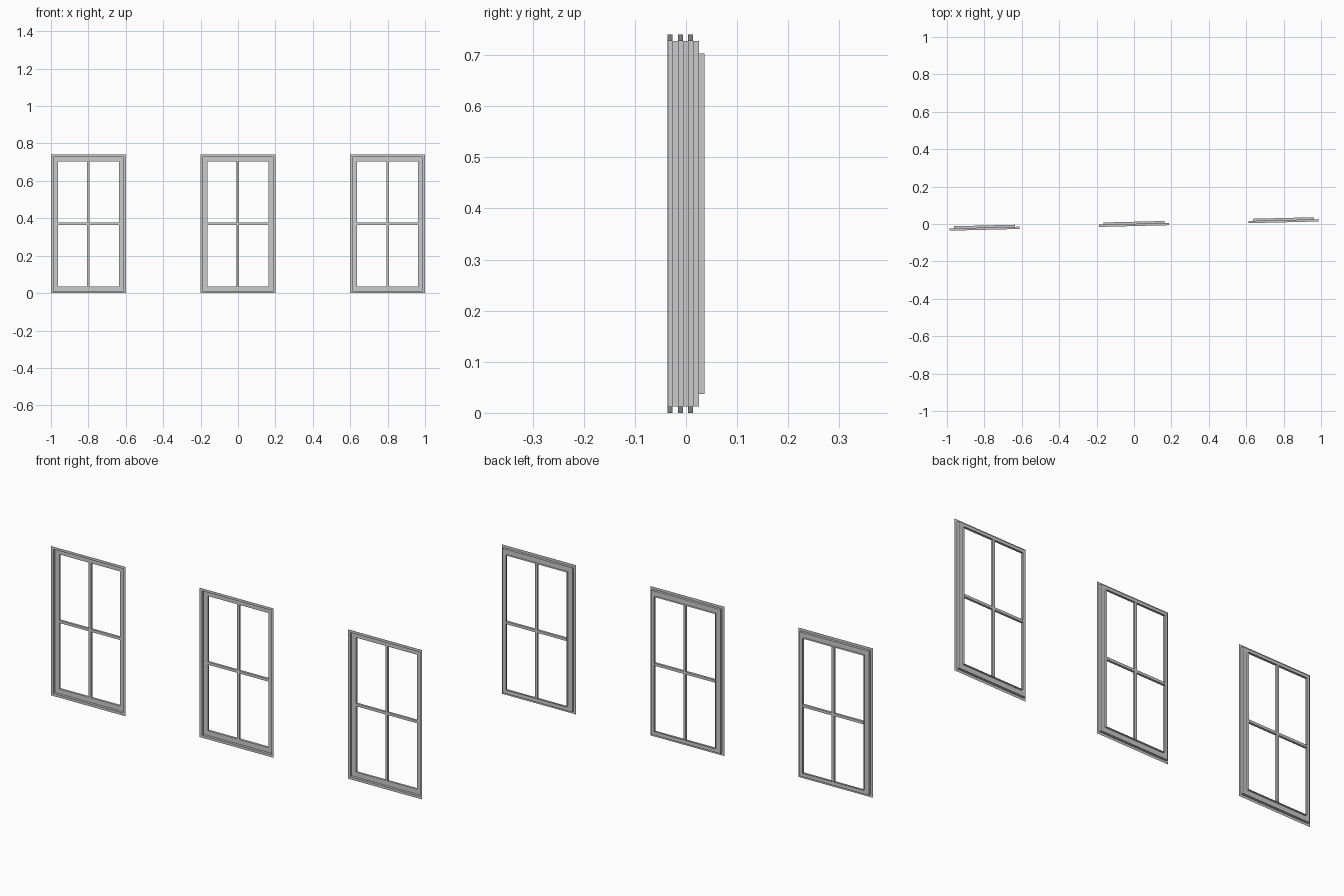
import bpy, bmesh, math
from mathutils import Matrix

if "Cube" in bpy.data.objects:
    bpy.data.objects.remove(bpy.data.objects["Cube"])

W, H = 0.40, 0.74
FRONT, STEP, BACK = -0.011, 0.001, 0.012      # depth levels of the stepped frame
FLANGE, REBATE = 0.0125, 0.0365               # insets from the outer edge
BAR = 0.013
TURN = Matrix.Rotation(math.atan(0.025), 4, 'Z')  # whole row is slightly turned


def add_object(name, bm, x):
    bmesh.ops.recalc_face_normals(bm, faces=bm.faces)
    mesh = bpy.data.meshes.new(name)
    bm.to_mesh(mesh)
    bm.free()
    ob = bpy.data.objects.new(name, mesh)
    bpy.context.collection.objects.link(ob)
    ob.matrix_world = TURN @ Matrix.Translation((x, 0, 0))


def frame(x):
    # stepped sheet profile swept around the rectangle: (inset, depth)
    profile = [(0, FRONT), (FLANGE, FRONT), (FLANGE, STEP), (REBATE, STEP), (REBATE, BACK)]
    bm = bmesh.new()
    rings = []
    for i, y in profile:
        a = W / 2 - i
        rings.append([bm.verts.new(p) for p in
                      ((-a, y, i), (a, y, i), (a, y, H - i), (-a, y, H - i))])
    for r, s in zip(rings, rings[1:]):
        for k in range(4):
            n = (k + 1) % 4
            bm.faces.new((r[k], r[n], s[n], s[k]))
    add_object("window_frame", bm, x)


def bar(name, x, width, height):
    bm = bmesh.new()
    size = Matrix.Diagonal((width, BACK - STEP, height, 1))
    bmesh.ops.create_cube(bm, size=1, matrix=Matrix.Translation((0, (STEP + BACK) / 2, H / 2)) @ size)
    add_object(name, bm, x)


# three identical windows in a row
for x in (-0.8, 0, 0.8):
    frame(x)
    bar("vertical_glazing_bar", x, BAR, H - 2 * REBATE)
    bar("horizontal_glazing_bar", x, W - 2 * REBATE, BAR)
